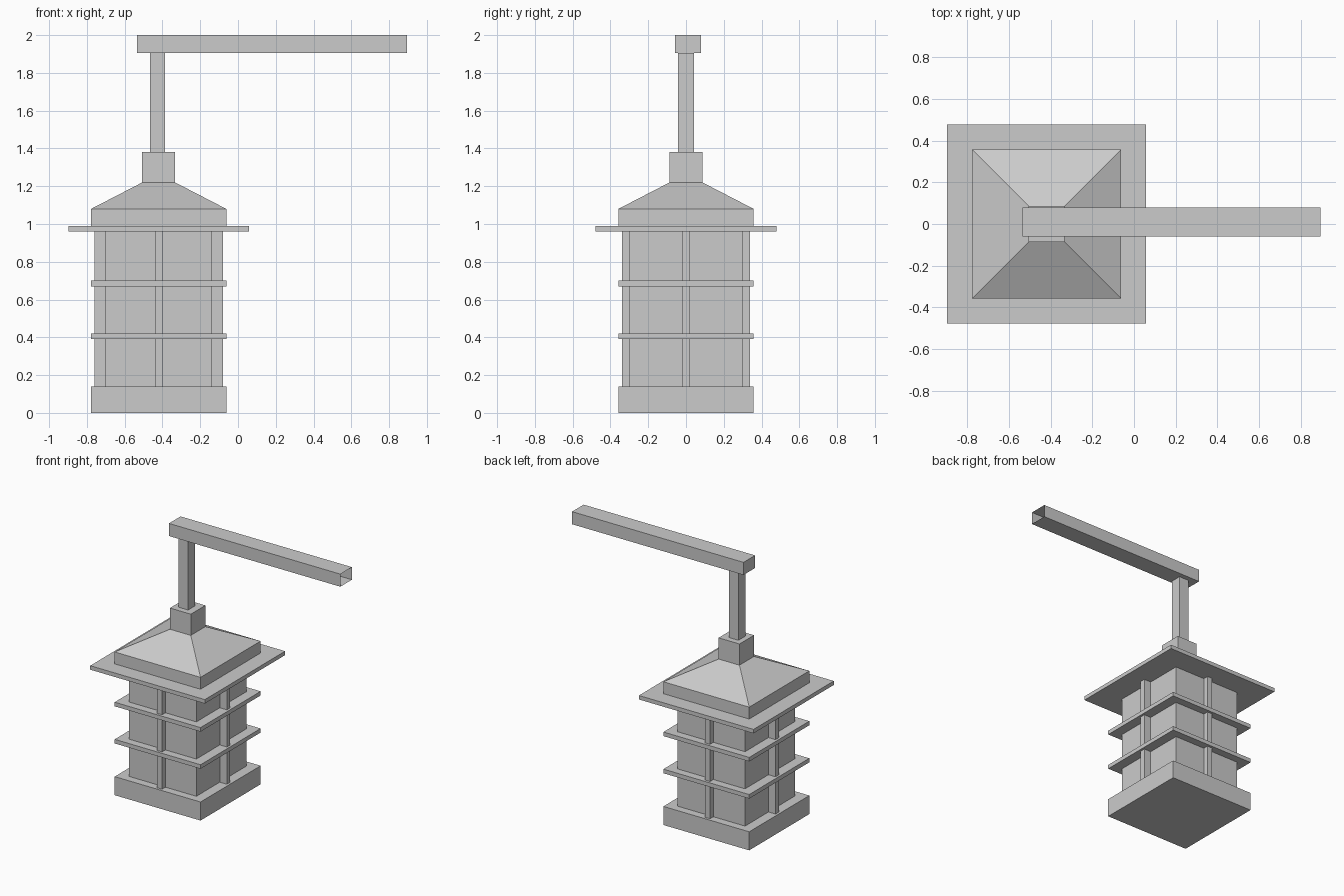
import bpy, bmesh

if "Cube" in bpy.data.objects:
    bpy.data.objects.remove(bpy.data.objects["Cube"])

CX = -0.42  # lantern axis


def mesh_object(name, bm):
    me = bpy.data.meshes.new(name)
    bm.to_mesh(me)
    bm.free()
    ob = bpy.data.objects.new(name, me)
    bpy.context.collection.objects.link(ob)
    return ob


def frustum(name, cx, cy, z0, z1, bottom, top=None, open_right=False):
    """Box or tapered box from half sizes (hx, hy) at z0 and z1."""
    bm = bmesh.new()
    bmesh.ops.create_cube(bm, size=2)
    for v in bm.verts:
        hx, hy = (top or bottom) if v.co.z > 0 else bottom
        v.co = (cx + v.co.x * hx, cy + v.co.y * hy, z1 if v.co.z > 0 else z0)
    if open_right:
        end = [f for f in bm.faces if f.normal.x > 0.9]
        bmesh.ops.delete(bm, geom=end, context='FACES_ONLY')
    return mesh_object(name, bm)


# Lantern base and glass body
frustum("base", CX, 0, 0, 0.14, (0.358, 0.358))
frustum("lantern_body", CX, 0, 0.14, 0.96, (0.282, 0.299))

# Horizontal bands
for i, z in enumerate((0.39, 0.67)):
    frustum(f"band_{i + 1}", CX, 0, z, z + 0.031, (0.358, 0.358))

# Vertical bars in the middle of each side
for s, side in ((-1, "left"), (1, "right")):
    frustum(f"bar_{side}", CX + s * 0.31, 0, 0.14, 0.96, (0.031, 0.02))
for s, side in ((-1, "front"), (1, "back")):
    frustum(f"bar_{side}", CX + 0.003, s * 0.318, 0.14, 0.96, (0.021, 0.021))

# Roof: eave plate, fascia, hipped slope and collar
frustum("eave", CX, 0, 0.96, 0.99, (0.478, 0.478))
frustum("roof_fascia", CX, 0, 0.99, 1.08, (0.358, 0.358))
frustum("roof_slope", CX, 0, 1.08, 1.22, (0.358, 0.358), (0.087, 0.087))
frustum("roof_collar", CX, 0, 1.22, 1.38, (0.087, 0.087))

# Hanging post and open-ended beam
frustum("post", -0.427, 0, 1.38, 1.905, (0.04, 0.042))
frustum("beam", 0.18, 0.01, 1.905, 2.0, (0.715, 0.069), open_right=True)
